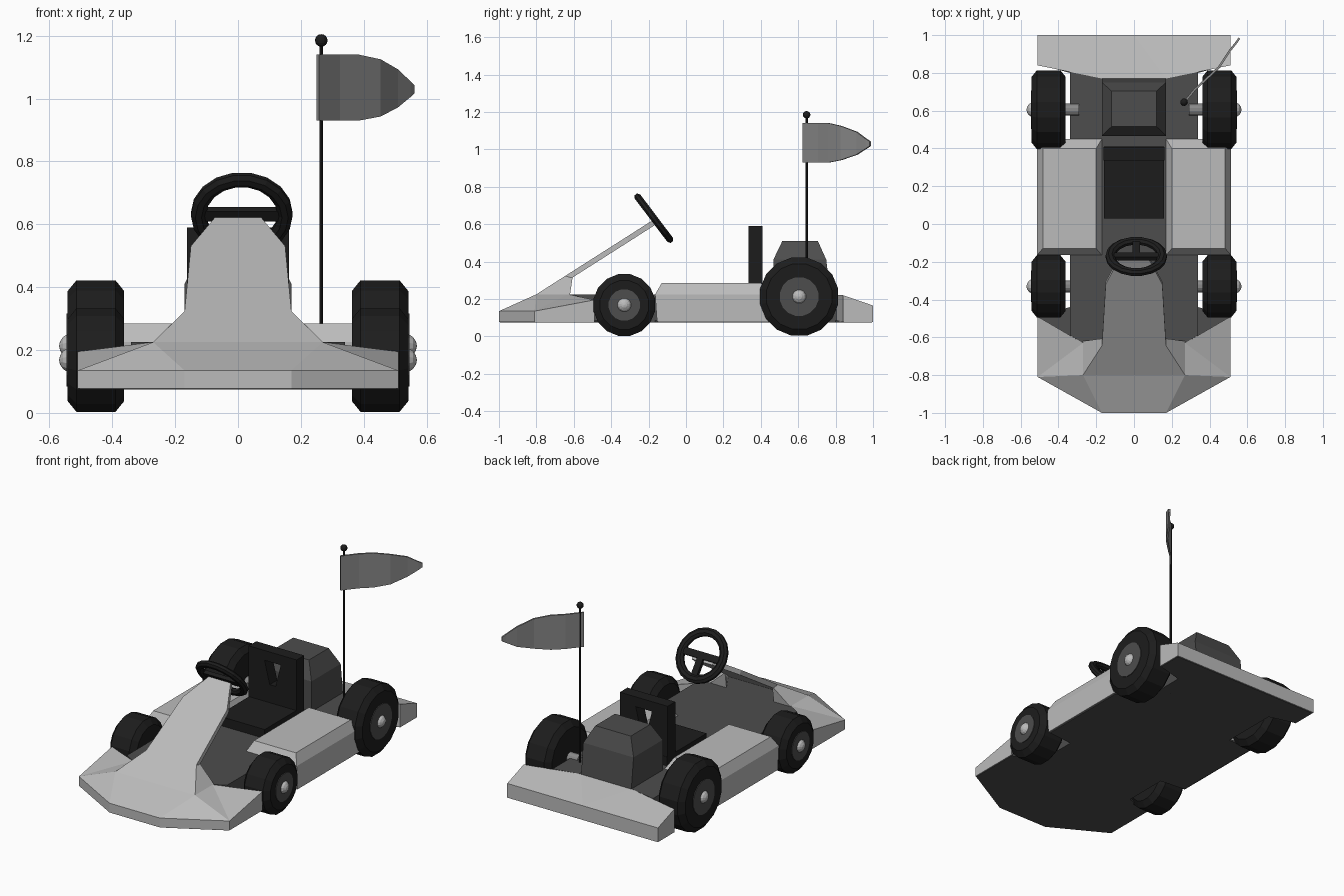
import bpy, bmesh
from math import sin, cos, pi, atan2
from mathutils import Vector, Matrix

if "Cube" in bpy.data.objects:
    bpy.data.objects.remove(bpy.data.objects["Cube"])


def mat(name, v):
    m = bpy.data.materials.new(name)
    m.diffuse_color = (v, v, v, 1)
    m.use_nodes = True
    m.node_tree.nodes["Principled BSDF"].inputs["Base Color"].default_value = m.diffuse_color
    return m


BLACK, DARK, GREY, LIGHT = mat("black", .012), mat("dark", .075), mat("grey", .25), mat("light", .5)


def build(name, verts, faces, material, mirror=False):
    """Mesh object from points and faces, optionally mirrored across x."""
    verts, faces = [tuple(v) for v in verts], [tuple(f) for f in faces]
    if mirror:
        n = len(verts)
        faces += [tuple(i + n for i in reversed(f)) for f in faces]
        verts += [(-x, y, z) for x, y, z in verts]
    bm = bmesh.new()
    vs = [bm.verts.new(v) for v in verts]
    for f in faces:
        bm.faces.new([vs[i] for i in f])
    bmesh.ops.remove_doubles(bm, verts=bm.verts, dist=1e-5)
    bmesh.ops.recalc_face_normals(bm, faces=bm.faces)
    me = bpy.data.meshes.new(name)
    bm.to_mesh(me)
    bm.free()
    me.materials.append(material)
    ob = bpy.data.objects.new(name, me)
    bpy.context.collection.objects.link(ob)
    return ob


def loft(name, rings, material, mirror=False, wrap=False):
    """Skin a stack of equal rings, capped unless wrapped round."""
    n, m = len(rings[0]), len(rings)
    verts = [p for r in rings for p in r]
    faces = [(k * n + i, k * n + (i + 1) % n, (k + 1) % m * n + (i + 1) % n, (k + 1) % m * n + i)
             for k in range(m if wrap else m - 1) for i in range(n)]
    if not wrap:
        faces += [range(n), range((m - 1) * n, m * n)]
    return build(name, verts, faces, material, mirror)


def rect(x0, x1, y0, y1, z):
    return [(x0, y0, z), (x1, y0, z), (x1, y1, z), (x0, y1, z)]


def slab(name, half, z0, z1, material):
    """Flat plate from the right half of its outline."""
    pts = half + [(-x, y) for x, y in reversed(half)]
    return loft(name, [[(x, y, z) for x, y in pts] for z in (z0, z1)], material)


def lathe_x(name, profile, centre, n, material):
    """Spin (axial, radius) pairs about x; mirrored to both sides."""
    cx, cy, cz = centre
    rings = [[(cx + a, cy + r * cos(2 * pi * (i + .5) / n), cz + r * sin(2 * pi * (i + .5) / n))
              for i in range(n)] for a, r in profile]
    return loft(name, rings, material, True)


# undertray and deck
slab("undertray", [(.17, -.995), (.505, -.808), (.505, -.49), (.34, -.44), (.34, -.165), (.505, -.15),
                   (.505, .44), (.34, .45), (.34, .8), (.505, .845), (.505, .995)], .075, .085, DARK)
slab("deck", [(.27, -.8), (.27, -.63), (.34, -.588), (.34, .805), (.17, .77)], .078, .225, DARK)

# nose bumper
top = [(0, -1, .135), (.17, -1, .135), (.51, -.81, .135), (.51, -.49, .195),
       (.27, -.63, .225), (.27, -.8, .225), (0, -.8, .225)]
build("nose_bumper", top + [(x, y, .078) for x, y, z in top],
      [(0, 1, 5, 6), (1, 2, 5), (2, 3, 4), (2, 4, 5), (0, 1, 8, 7), (1, 2, 9, 8),
       (2, 3, 10, 9), (3, 4, 11, 10), (4, 5, 12, 11), (7, 8, 12, 13), (8, 9, 12), (9, 10, 11, 12)],
      LIGHT, True)

# rear bumper
rear = [(0, .77, .225), (.17, .77, .225), (.51, .84, .22), (.51, 1, .165), (0, 1, .165)]
build("rear_bumper", rear + [(x, y, .078) for x, y, z in rear],
      [(0, 1, 4), (1, 2, 3, 4), (1, 2, 7, 6), (2, 3, 8, 7), (3, 4, 9, 8), (5, 6, 9), (6, 7, 8, 9)],
      LIGHT, True)

# side pods
loft("side_pods", [rect(.17, .513, -.155, .44, .08), rect(.17, .513, -.165, .45, .225),
                   rect(.2, .483, -.13, .4, .285)], LIGHT, True)

# steering fairing: sloping panel plus flared feet
slope = lambda x, y: (x, y, .225 + .637 * (y + .8))
half = [(.27, -.8), (.17, -.645), (.15, -.32), (.07, -.17)]
panel = [slope(x, y) for x, y in half + [(-x, y) for x, y in reversed(half)]]
loft("steering_fairing", [panel, [(x, y + .015, z - .024) for x, y, z in panel]], LIGHT)
build("fairing_feet", [(.27, -.8, .225), (.17, -.645, .324), (.16, -.605, .324), (.27, -.62, .225), (.16, -.62, .225)],
      [(0, 1, 2, 3), (2, 3, 4), (0, 1, 4), (1, 2, 4), (0, 3, 4)], LIGHT, True)

# seat cushion and backrest with a tapered hole
loft("seat_cushion", [rect(-.16, .16, .03, .41, .22), rect(-.16, .16, .03, .41, .28)], BLACK)
outer = [(-.162, .27), (.162, .27), (.162, .59), (-.162, .59)]
hole = [(-.02, .39), (.02, .39), (.055, .53), (-.055, .53)]
loft("seat_back", [[(x, y, z) for x, z in ring] for ring, y in
                   ((outer, .335), (hole, .335), (hole, .408), (outer, .408))], BLACK, wrap=True)

# engine
loft("engine", [rect(-.17, .17, .467, .772, .22), rect(-.17, .17, .467, .75, .41),
                rect(-.12, .12, .515, .705, .51)], DARK)

# wheels, discs, hub caps and axles
for end, y, r, rim in (("front", -.33, .168, .085), ("rear", .605, .213, .105)):
    c = (.452, y, r)
    w = .09
    lathe_x(end + "_tyres", [(-w, .01), (-w, r - .035), (-.062, r), (.062, r), (w, r - .035), (w, .01)],
            c, 16, BLACK)
    lathe_x(end + "_rims", [(.06, rim), (w + .004, rim), (w + .004, .01)], c, 16, DARK)
    lathe_x(end + "_hub_caps", [(.075 + .042 * sin(t), .042 * cos(t)) for t in (0, .4, .8, 1.2, 1.5)], c, 12, LIGHT)
    lathe_x(end + "_axles", [(-.16, .033), (-.08, .033)], c, 12, GREY)

# steering wheel: ring with a T of spokes
tilt = Matrix.Translation((.012, -.172, .632)) @ Matrix.Rotation(-atan2(.265, .2), 4, 'X')
rings = []
for i in range(18):
    a = 2 * pi * i / 18
    rings.append([tilt @ Vector(((.138 + .026 * cos(b)) * cos(a), (.138 + .026 * cos(b)) * sin(a), .02 * sin(b)))
                  for b in (2 * pi * (k + .5) / 8 for k in range(8))])
loft("steering_ring", rings, BLACK, wrap=True)
for name, x0, x1, y0, y1 in (("steering_bar", -.125, .125, -.02, .02), ("steering_stem", -.02, .02, .01, .13)):
    loft(name, [[tilt @ Vector(p) for p in rect(x0, x1, y0, y1, z)] for z in (-.011, .011)], BLACK)

# flag pole with ball
bpy.ops.mesh.primitive_cylinder_add(vertices=8, radius=.006, depth=1.1, location=(.265, .645, .625))
bpy.context.object.name = "flag_pole"
bpy.context.object.data.materials.append(BLACK)
bpy.ops.mesh.primitive_uv_sphere_add(segments=12, ring_count=8, radius=.02, location=(.265, .645, 1.185))
bpy.context.object.name = "pole_ball"
bpy.context.object.data.materials.append(BLACK)

# wavy flag: x, y, low z, high z along its length
path = [(.253, .628, .93, 1.14), (.32, .71, .93, 1.14), (.38, .765, .93, 1.14), (.45, .83, .943, 1.125),
        (.505, .915, .972, 1.093), (.545, .965, 1.005, 1.055), (.558, .985, 1.018, 1.042)]
t = .004
loft("flag", [[(x - t, y + t, a), (x + t, y - t, a), (x + t, y - t, b), (x - t, y + t, b)]
              for x, y, a, b in path], GREY)
